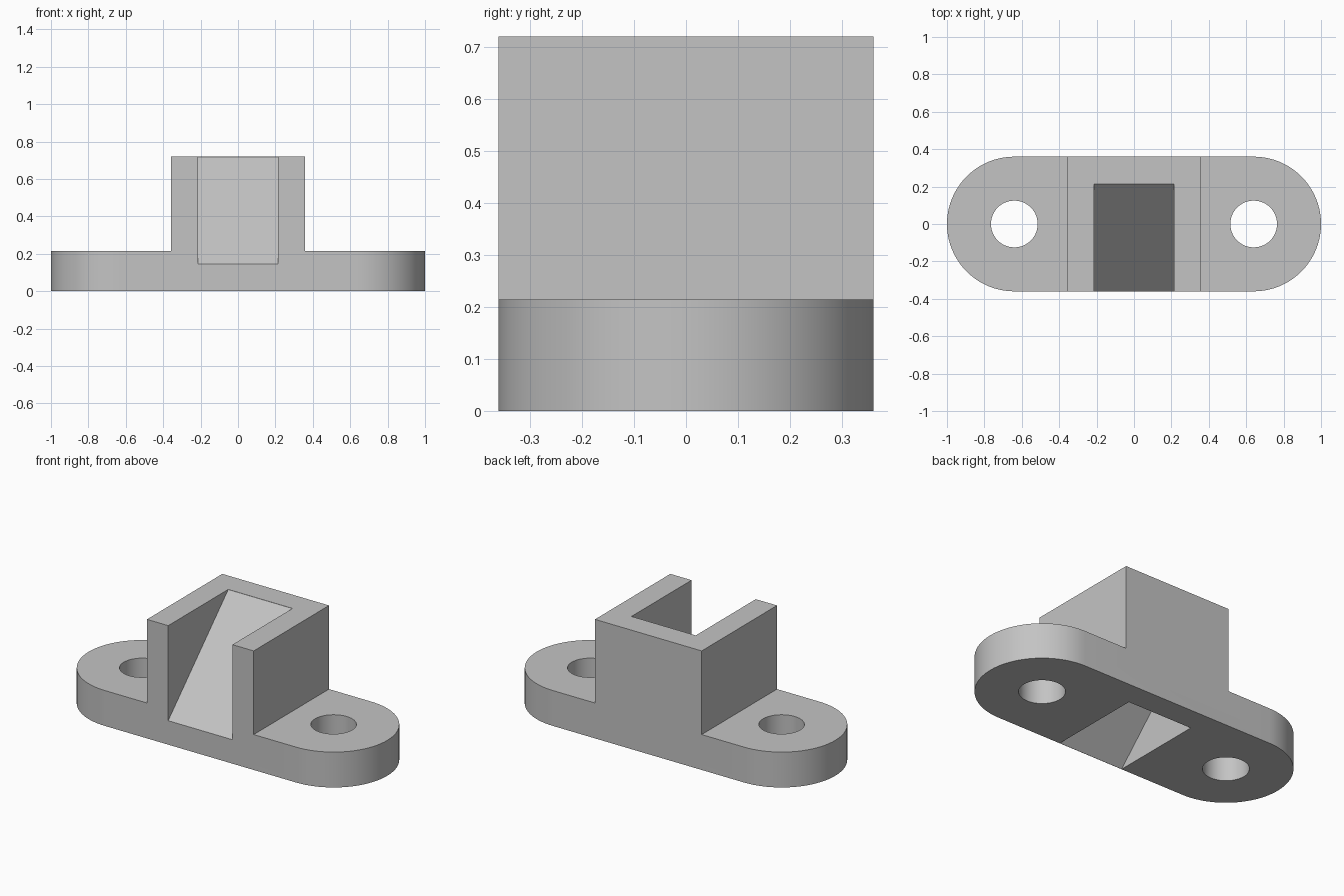
import bpy
import bmesh
from math import sin, cos, pi, radians
from mathutils import Vector

if "Cube" in bpy.data.objects:
    bpy.data.objects.remove(bpy.data.objects["Cube"], do_unlink=True)

HALF_W = 0.36      # half depth, also the radius of the rounded ends
PLATE_H = 0.214
TOP = 0.72
HOLE_X = 1 - HALF_W
SLOT = 0.215       # half width of the slot

grey = bpy.data.materials.new("plain_grey")
grey.use_nodes = True
grey.diffuse_color = (0.55, 0.55, 0.55, 1)
grey.node_tree.nodes["Principled BSDF"].inputs["Base Color"].default_value = grey.diffuse_color


def prism(name, points, offset):
    """Extrude a closed planar outline along an offset vector."""
    bm = bmesh.new()
    face = bm.faces.new([bm.verts.new(p) for p in points])
    ext = bmesh.ops.extrude_face_region(bm, geom=[face])
    moved = [g for g in ext["geom"] if isinstance(g, bmesh.types.BMVert)]
    bmesh.ops.translate(bm, verts=moved, vec=Vector(offset))
    bmesh.ops.recalc_face_normals(bm, faces=bm.faces)
    mesh = bpy.data.meshes.new(name)
    bm.to_mesh(mesh)
    bm.free()
    mesh.materials.append(grey)
    obj = bpy.data.objects.new(name, mesh)
    bpy.context.collection.objects.link(obj)
    return obj


def arc(cx, radius, start, sweep, steps, z):
    return [(cx + radius * cos(start + sweep * i / steps),
             radius * sin(start + sweep * i / steps), z) for i in range(steps + 1)]


def combine(target, tool, operation):
    """Apply a boolean and drop the tool object."""
    tool.hide_render = True
    mod = target.modifiers.new(operation, 'BOOLEAN')
    mod.operation = operation
    mod.solver = 'EXACT'
    mod.object = tool
    bpy.context.view_layer.objects.active = target
    bpy.ops.object.modifier_apply(modifier=mod.name)
    bpy.data.objects.remove(tool, do_unlink=True)


# Base plate with rounded ends
outline = arc(HOLE_X, HALF_W, -pi / 2, pi, 40, 0) + arc(-HOLE_X, HALF_W, pi / 2, pi, 40, 0)
bracket = prism("ramp_bracket", outline, (0, 0, PLATE_H))

# Central block
block = prism("block", [(x, y, 0.1) for x, y in
                        ((-0.357, -HALF_W), (0.357, -HALF_W), (0.357, HALF_W), (-0.357, HALF_W))],
              (0, 0, TOP - 0.1))
combine(bracket, block, 'UNION')

# Screw holes
for side in (-1, 1):
    hole = prism("hole_cutter", arc(side * HOLE_X, 0.125, 0, 2 * pi, 48, -0.1)[:-1], (0, 0, 0.5))
    combine(bracket, hole, 'DIFFERENCE')

# Slot above and hollow below, leaving a sloping sheet between them
BACK = 0.214
FRONT = -0.46
for rise, limit in ((0.505, 0.9), (0.359, -0.2)):
    profile = [(FRONT, FRONT + rise), (BACK, BACK + rise), (BACK, limit), (FRONT, limit)]
    cutter = prism("slot_cutter", [(-SLOT, y, z) for y, z in profile], (2 * SLOT, 0, 0))
    combine(bracket, cutter, 'DIFFERENCE')

# Smooth the curved walls, keep the edges sharp
bpy.ops.object.select_all(action='DESELECT')
bracket.select_set(True)
bpy.context.view_layer.objects.active = bracket
bpy.ops.object.shade_smooth_by_angle(angle=radians(30))
